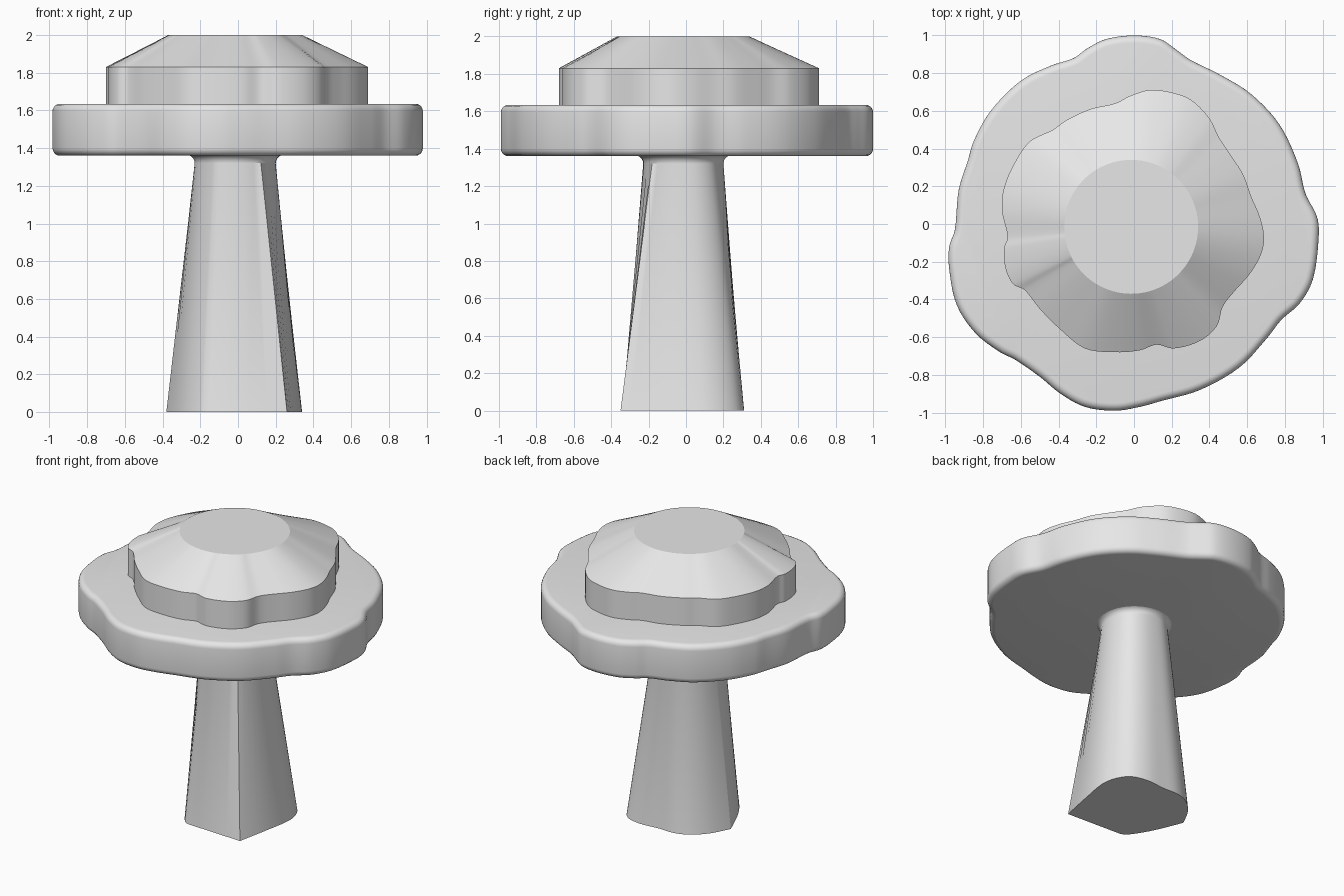
import bpy
import bmesh
import math
from mathutils import Vector

if "Cube" in bpy.data.objects:
    bpy.data.objects.remove(bpy.data.objects["Cube"], do_unlink=True)

CENTRE = Vector((-0.015, -0.015))


def make_material(name, colour):
    material = bpy.data.materials.new(name)
    material.use_nodes = True
    material.diffuse_color = colour
    material.node_tree.nodes["Principled BSDF"].inputs["Base Color"].default_value = colour
    return material


def smooth_outline(hundredths, steps, corners=()):
    """Closed smooth curve through the points; the listed corners stay sharp."""
    points = [Vector(pair) / 100 for pair in hundredths]
    count = len(points)

    def tangent(index):
        if points[index][:] in [(Vector(c) / 100)[:] for c in corners]:
            return Vector((0, 0))
        before, here, after = points[index - 1], points[index], points[(index + 1) % count]
        return (after - before) / ((after - here).length + (here - before).length)

    curve = []
    for index in range(count):
        following = (index + 1) % count
        start, end = points[index], points[following]
        span = (end - start).length
        first, last = tangent(index) * span, tangent(following) * span
        for step in range(steps):
            t = step / steps
            blend = t * t * (3 - 2 * t)
            curve.append(start.lerp(end, blend)
                         + first * t * (1 - t) ** 2 - last * t * t * (1 - t))
    return curve


def circle_like(outline, radius):
    """Circle whose points lie in the same directions as the outline's points."""
    return [CENTRE + (point - CENTRE).normalized() * radius for point in outline]


def inset(outline, distance):
    """Move every point inward along the local normal."""
    result = []
    for index, point in enumerate(outline):
        along = outline[(index + 1) % len(outline)] - outline[index - 1]
        inward = Vector((-along.y, along.x)).normalized()
        result.append(point + inward * distance)
    return result


def loft(name, sections, material, angle):
    """Skin a stack of (outline, height) sections and cap both ends."""
    bm = bmesh.new()
    rings = [[bm.verts.new((p.x, p.y, z)) for p in outline] for outline, z in sections]
    count = len(rings[0])
    for lower, upper in zip(rings, rings[1:]):
        for i in range(count):
            j = (i + 1) % count
            bm.faces.new((lower[i], lower[j], upper[j], upper[i]))
    bm.faces.new(list(reversed(rings[0])))
    bm.faces.new(rings[-1])
    mesh = bpy.data.meshes.new(name)
    bm.to_mesh(mesh)
    bm.free()
    mesh.materials.append(material)
    part = bpy.data.objects.new(name, mesh)
    bpy.context.collection.objects.link(part)
    bpy.ops.object.select_all(action="DESELECT")
    part.select_set(True)
    bpy.context.view_layer.objects.active = part
    bpy.ops.object.shade_smooth_by_angle(angle=math.radians(angle))
    return part


grey = make_material("plain grey", (0.8, 0.8, 0.8, 1))

# Stalk: angular foot blending into a round neck with a small flare
front_corners = [(26, -35), (-38, 4), (-16, -33)]
foot = smooth_outline(
    [(26, -35), (31, -10), (34, 9), (32, 20), (26, 28), (15, 31), (0, 30), (-12, 30),
     (-22, 26), (-31, 17), (-38, 4), (-29, -17), (-20, -31), (-16, -33)],
    6, front_corners)
stalk = [(foot, 0)]
neck_radius, neck_height, flare = 0.215, 1.32, 0.045
for step in range(6):
    turn = math.pi / 2 * step / 5
    stalk.append((circle_like(foot, neck_radius + flare * (1 - math.cos(turn))),
                  neck_height + flare * math.sin(turn)))
loft("stalk", stalk, grey, 25)

# Lower cap: wide wavy disc with rounded rims
wide = smooth_outline(
    [(98, -6), (97, 4), (91, 16), (87, 32), (77, 53), (62, 69), (46, 79), (30, 87),
     (23, 92), (14, 98), (0, 100), (-15, 98), (-25, 93), (-32, 88), (-44, 84),
     (-60, 76), (-76, 60), (-85, 44), (-88, 34), (-93, 18), (-95, -3), (-98, -12),
     (-98, -24), (-94, -43), (-84, -58), (-71, -68), (-63, -72), (-50, -81),
     (-39, -90), (-26, -97), (-10, -99), (3, -97), (14, -94), (35, -88), (56, -76),
     (71, -60), (78, -51), (88, -42), (95, -29)], 5)
bottom, top, rim = 1.36, 1.635, 0.04
turns = [math.pi / 2 * step / 5 for step in range(6)]
lower_half = [(inset(wide, rim * (1 - math.sin(t))), bottom + rim * (1 - math.cos(t)))
              for t in turns]
upper_half = [(outline, bottom + top - z) for outline, z in reversed(lower_half)]
loft("lower_cap", lower_half + upper_half, grey, 40)

# Upper cap: smaller wavy disc with a slope up to a flat round crown
small = smooth_outline(
    [(69, -8), (67, 3), (62, 15), (58, 26), (51, 37), (45, 46), (40, 56), (30, 66),
     (19, 70), (8, 71), (-2, 68), (-10, 64), (-23, 61), (-36, 55), (-43, 50),
     (-55, 44), (-63, 33), (-69, 19), (-70, 7), (-67, -7), (-69, -13), (-68, -24),
     (-64, -32), (-58, -35), (-50, -45), (-39, -56), (-26, -66), (-10, -68),
     (3, -67), (12, -64), (21, -66), (35, -62), (44, -54), (47, -44), (53, -36),
     (61, -27), (67, -17)], 5)
loft("upper_cap", [(small, top - 0.01), (small, 1.83), (circle_like(small, 0.355), 2)],
     grey, 20)
